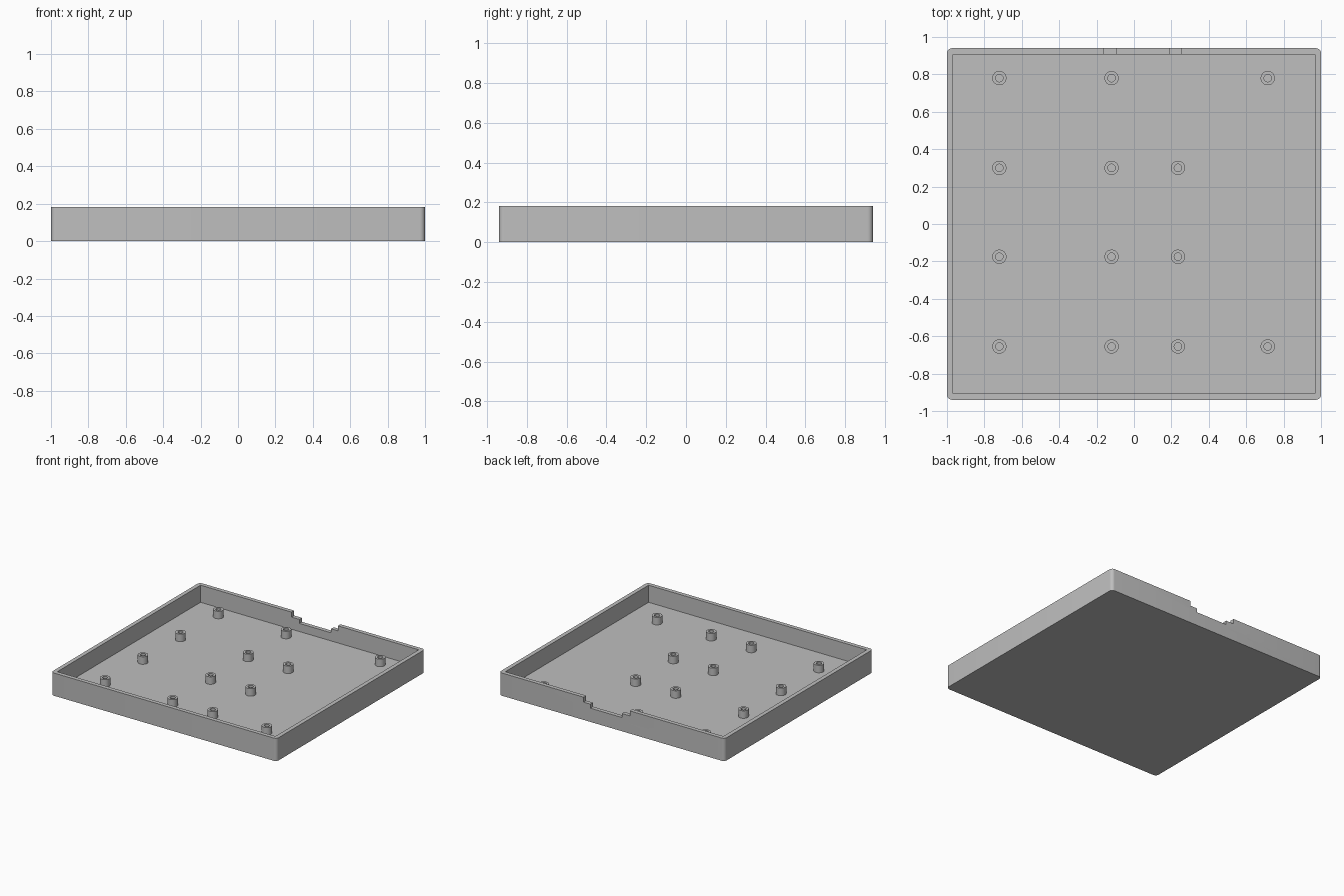
import bpy, bmesh, math
from mathutils import Matrix

if "Cube" in bpy.data.objects:
    bpy.data.objects.remove(bpy.data.objects["Cube"], do_unlink=True)

HX, HY, HEIGHT = 1.0, 0.94, 0.182
WALL, FLOOR, POST_TOP = 0.033, 0.045, 0.105

grey = bpy.data.materials.new("plain grey")
grey.use_nodes = True
colour = (0.52, 0.52, 0.52, 1)
grey.diffuse_color = colour
grey.node_tree.nodes["Principled BSDF"].inputs["Base Color"].default_value = colour


def finish(bm, name):
    bmesh.ops.recalc_face_normals(bm, faces=bm.faces[:])
    mesh = bpy.data.meshes.new(name)
    bm.to_mesh(mesh)
    bm.free()
    mesh.materials.append(grey)
    obj = bpy.data.objects.new(name, mesh)
    bpy.context.collection.objects.link(obj)
    return obj


def box(name, x0, x1, y0, y1, z0, z1, radius=0):
    """Box between limits, with optional rounded upright corners."""
    bm = bmesh.new()
    size = Matrix.Diagonal((x1 - x0, y1 - y0, z1 - z0, 1))
    centre = Matrix.Translation(((x0 + x1) / 2, (y0 + y1) / 2, (z0 + z1) / 2))
    bmesh.ops.create_cube(bm, size=1, matrix=centre @ size)
    if radius:
        upright = [e for e in bm.edges if abs(e.verts[0].co.z - e.verts[1].co.z) > 0.01]
        bmesh.ops.bevel(bm, geom=upright, offset=radius, segments=6,
                        profile=0.5, affect="EDGES")
    return finish(bm, name)


def smooth(obj):
    bpy.ops.object.select_all(action="DESELECT")
    obj.select_set(True)
    bpy.context.view_layer.objects.active = obj
    bpy.ops.object.shade_smooth_by_angle(angle=math.radians(30))


# Open tray with a stepped cable notch in the back wall
tray = box("tray", -HX, HX, -HY, HY, 0, HEIGHT, radius=0.027)
ix, iy = HX - WALL, HY - WALL
cutters = [
    box("cavity_cutter", -ix, ix, -iy, iy, FLOOR, 0.4),
    box("wide_notch_cutter", -0.16, 0.25, iy - 0.05, HY + 0.1, HEIGHT - 0.04, 0.5),
    box("deep_notch_cutter", -0.09, 0.19, iy - 0.06, HY + 0.12, HEIGHT - 0.072, 0.6),
]
bpy.context.view_layer.objects.active = tray
for cutter in cutters:
    cut = tray.modifiers.new(cutter.name, "BOOLEAN")
    cut.operation, cut.solver, cut.object = "DIFFERENCE", "EXACT", cutter
    bpy.ops.object.modifier_apply(modifier=cut.name)
    bpy.data.objects.remove(cutter, do_unlink=True)
smooth(tray)


# Hollow screw posts standing on the floor
def post(x, y, name):
    bm = bmesh.new()
    outer, inner = 0.038, 0.02
    profile = [(outer, FLOOR), (outer, POST_TOP), (inner, POST_TOP), (inner, FLOOR)]
    verts = [bm.verts.new((r, 0, z)) for r, z in profile]
    edges = [bm.edges.new(pair) for pair in zip(verts, verts[1:] + verts[:1])]
    bmesh.ops.spin(bm, geom=verts + edges, cent=(0, 0, 0), axis=(0, 0, 1),
                   angle=math.tau, steps=32)
    bmesh.ops.remove_doubles(bm, verts=bm.verts[:], dist=0.0005)
    obj = finish(bm, name)
    obj.location = (x, y, 0)
    smooth(obj)


rows = {
    0.78: (-0.72, -0.12, 0.715),
    0.30: (-0.72, -0.12, 0.235),
    -0.175: (-0.72, -0.12, 0.235),
    -0.655: (-0.72, -0.12, 0.235, 0.715),
}
for row, (y, columns) in enumerate(rows.items(), 1):
    for column, x in enumerate(columns, 1):
        post(x, y, f"screw_post_row_{row}_column_{column}")
